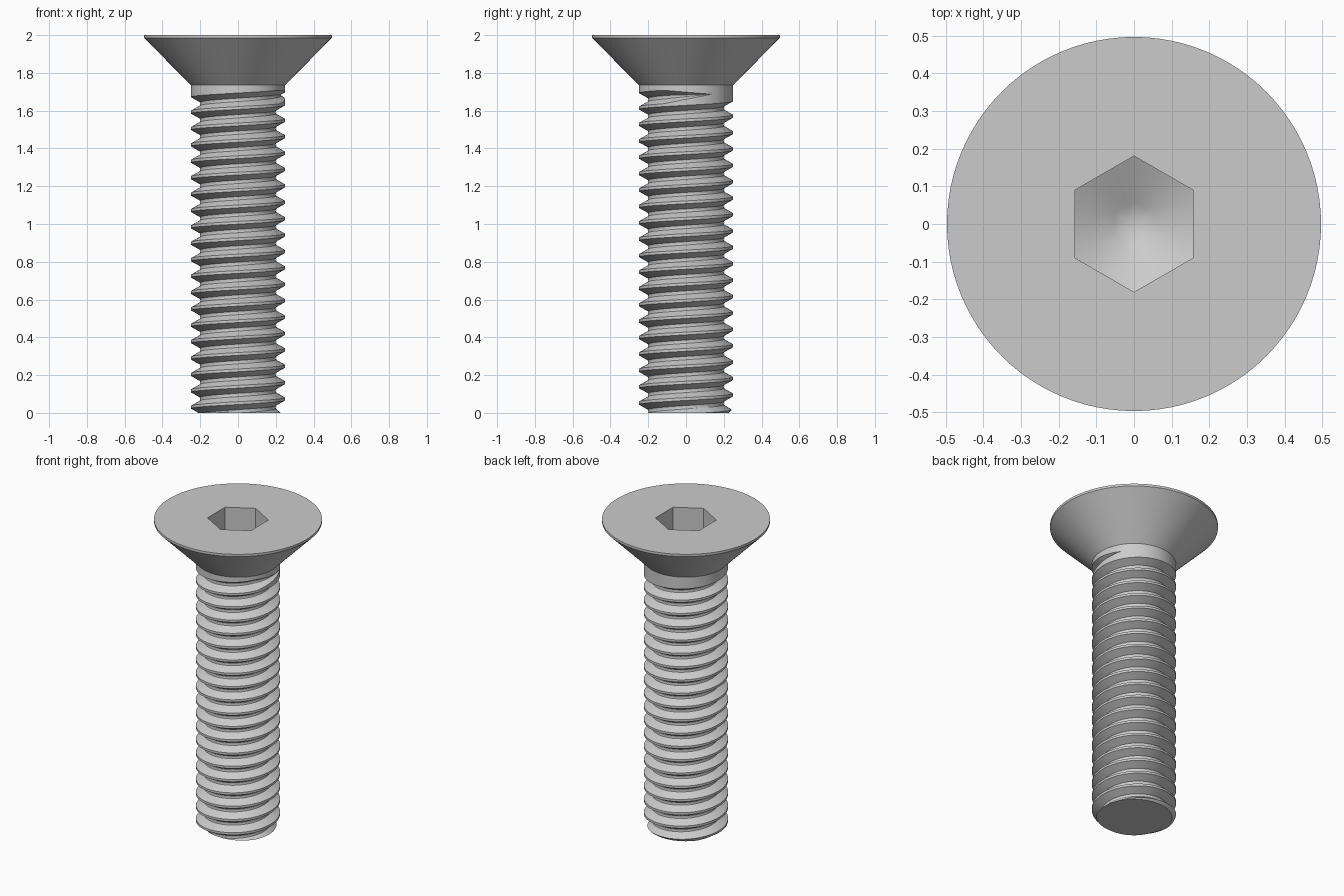
import bpy, bmesh, math

if "Cube" in bpy.data.objects:
    bpy.data.objects.remove(bpy.data.objects["Cube"])

SEG = 96                      # divisions around the axis
R, ROOT = 0.249, 0.201        # crest and root radius of the thread
PITCH, START = 0.0868, 0.03   # thread pitch, groove height at angle 0
TOP = 1.735                   # underside of the head
END = 19.09                   # turn at which the groove runs out
HALF_ROOT, HALF_GROOVE = 0.009, 0.036


def grid_object(name, columns):
    """Skin a list of point columns, weld the seam and shade smooth by angle."""
    bm = bmesh.new()
    cols = [[bm.verts.new(p) for p in col] for col in columns]
    for a, b in zip(cols, cols[1:]):
        for i in range(len(a) - 1):
            bm.faces.new((a[i], b[i], b[i + 1], a[i + 1]))
    bmesh.ops.remove_doubles(bm, verts=bm.verts[:], dist=2e-5)
    bmesh.ops.recalc_face_normals(bm, faces=bm.faces[:])
    me = bpy.data.meshes.new(name)
    bm.to_mesh(me)
    bm.free()
    ob = bpy.data.objects.new(name, me)
    bpy.context.collection.objects.link(ob)
    bpy.ops.object.select_all(action='DESELECT')
    ob.select_set(True)
    bpy.context.view_layer.objects.active = ob
    bpy.ops.object.shade_smooth_by_angle(angle=math.radians(28))
    return ob


def polar(r, a, z):
    return (r * math.cos(a), r * math.sin(a), z)


def groove_radius(d):
    t = (abs(d) - HALF_ROOT) / (HALF_GROOVE - HALF_ROOT)
    return ROOT + (R - ROOT) * min(1, max(0, t))


# Threaded shank: each column follows the helical groove, clipped at both ends
def shank_column(j):
    a = 2 * math.pi * j / SEG
    col = [(0, 0, 0)]
    for k in range(-2, 22):
        turn = k + j / SEG
        centre = START + PITCH * turn
        s = min(1, max(0, (END - turn) / 0.17))     # run-out taper
        for d in (-HALF_GROOVE, -HALF_ROOT, 0, HALF_ROOT, HALF_GROOVE):
            z = centre + d * s
            r = R - (R - groove_radius(d)) * s
            if d == 0:
                r -= 0.002 * s
            if z <= 0:
                z = 0
                off = (-START - PITCH * j / SEG + PITCH / 2) % PITCH - PITCH / 2
                r = groove_radius(off)
            elif z >= TOP:
                z, r = TOP, R
            col.append(polar(min(r, 0.226 + z), a, z))
    col.append(polar(R, a, TOP))
    return col


grid_object("threaded_shank", [shank_column(j) for j in range(SEG + 1)])


# Countersunk head with hexagonal socket ending in a shallow cone
def head_column(j):
    a = 2 * math.pi * j / SEG
    off = a % (math.pi / 3) - math.pi / 6
    # flats face +x and -x
    off = (a + math.pi / 6) % (math.pi / 3) - math.pi / 6
    hexr = 0.1565 / math.cos(off)
    tip, slope = 1.68, 0.5
    pts = [(R, TOP), (0.497, 1.985), (0.497, 2.0), (hexr, 2.0)]
    pts += [(hexr * f, tip + hexr * f * slope) for f in (1, 0.66, 0.33, 0)]
    return [polar(r, a, z) for r, z in pts]


grid_object("countersunk_head", [head_column(j) for j in range(SEG + 1)])
